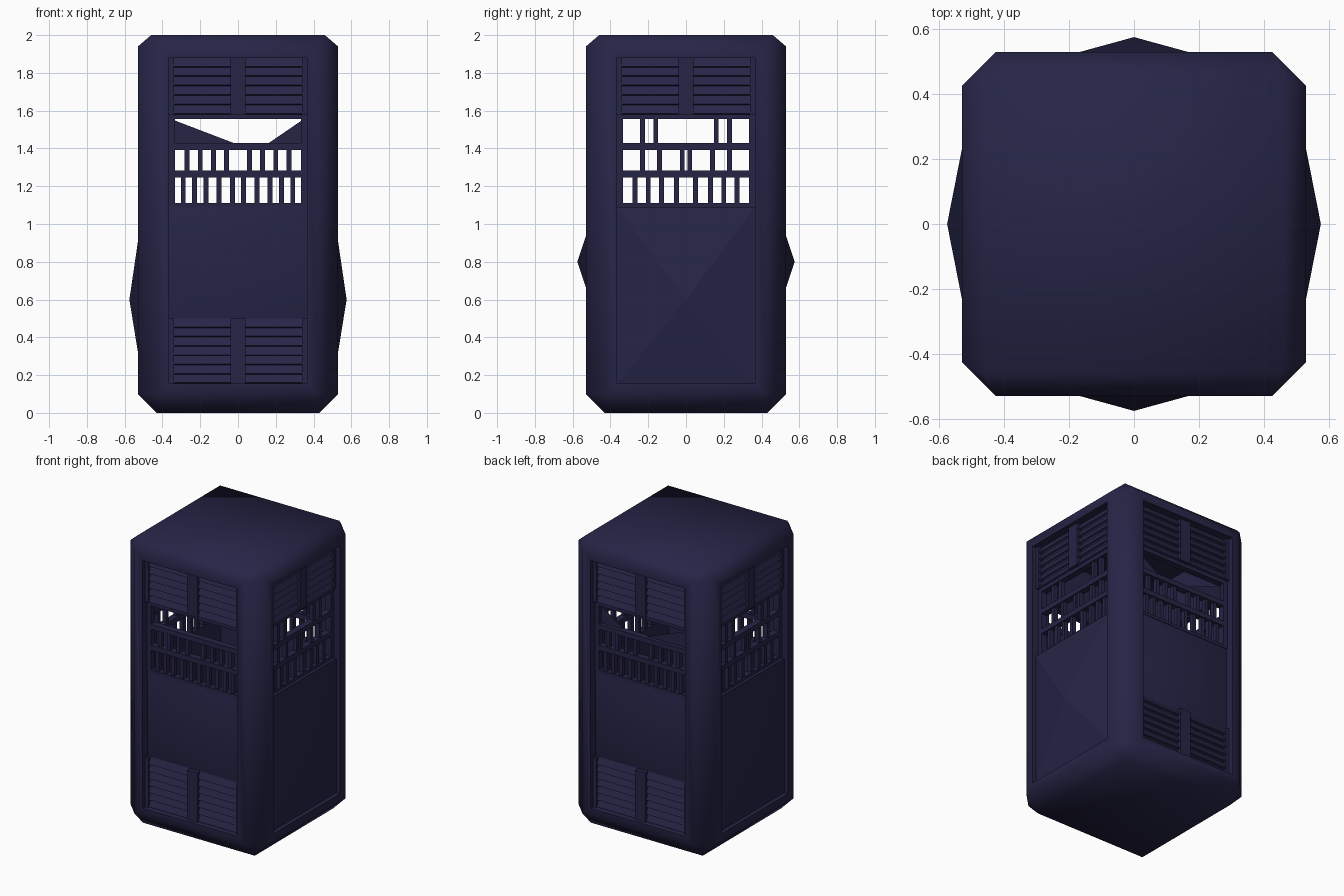
import bpy
import bmesh
from math import radians, pi
from mathutils import Matrix, Vector

cube = bpy.data.objects.get("Cube")
if cube:
    bpy.data.objects.remove(cube, do_unlink=True)

NAVY = (0.019, 0.018, 0.062, 1)
navy = bpy.data.materials.new("dark navy paint")
navy.use_nodes = True
navy.diffuse_color = NAVY
navy.node_tree.nodes["Principled BSDF"].inputs["Base Color"].default_value = NAVY


def finish(name, bm, turn=0, smooth=None):
    """Turn a bmesh into an object; turn counts quarter turns about z."""
    bmesh.ops.recalc_face_normals(bm, faces=bm.faces)
    mesh = bpy.data.meshes.new(name)
    bm.to_mesh(mesh)
    bm.free()
    mesh.materials.append(navy)
    ob = bpy.data.objects.new(name, mesh)
    bpy.context.collection.objects.link(ob)
    ob.rotation_euler.z = turn * pi / 2
    if smooth:
        smooth_object(ob, smooth)
    return ob


def smooth_object(ob, angle):
    bpy.ops.object.select_all(action='DESELECT')
    ob.select_set(True)
    bpy.context.view_layer.objects.active = ob
    bpy.ops.object.shade_smooth_by_angle(angle=radians(angle))


def box(bm, centre, size, tilt=0):
    """Box on the front side: x along the wall, y into it; tilt about x."""
    m = (Matrix.Translation(Vector(centre)) @ Matrix.Rotation(radians(tilt), 4, 'X')
         @ Matrix.Diagonal((*size, 1)))
    bmesh.ops.create_cube(bm, size=1, matrix=m)


def cutter(name, half_x, half_y, z0, z1):
    bm = bmesh.new()
    box(bm, (0, 0, (z0 + z1) / 2), (2 * half_x, 2 * half_y, z1 - z0))
    ob = finish(name, bm)
    ob.hide_render = True
    return ob


# Shell: chamfered tower, square caps and octagonal walls
bm = bmesh.new()
W, C = 0.53, 0.425
quads = [(1, 1), (-1, 1), (-1, -1), (1, -1)]


def square(h, z):
    return [bm.verts.new((sx * h, sy * h, z)) for sx, sy in quads]


def octagon(z):
    ring = []
    for sx, sy in quads:
        pair = [(sx * W, sy * C), (sx * C, sy * W)]
        if sx * sy < 0:
            pair.reverse()
        ring += [bm.verts.new((x, y, z)) for x, y in pair]
    return ring


low, high = octagon(0.1), octagon(1.94)
for i in range(8):
    j = (i + 1) % 8
    bm.faces.new((low[i], low[j], high[j], high[i]))
for cap, ring in ((square(0.43, 0), low), (square(0.46, 2), high)):
    bm.faces.new(cap)
    for i in range(4):
        j = (i + 1) % 4
        bm.faces.new((cap[i], ring[2 * i], ring[2 * i + 1]))
        bm.faces.new((cap[i], ring[2 * i + 1], ring[2 * j], cap[j]))
shell = finish("booth_shell", bm)

# Hollow inside and one tall opening on each side
for name, hx, hy, z0, z1 in (("cavity_cutter", 0.44, 0.44, 0.13, 1.91),
                             ("front_back_cutter", 0.365, 0.8, 0.155, 1.88),
                             ("side_cutter", 0.8, 0.365, 0.155, 1.88)):
    tool = cutter(name, hx, hy, z0, z1)
    mod = shell.modifiers.new(name, 'BOOLEAN')
    mod.operation = 'DIFFERENCE'
    mod.solver = 'EXACT'
    mod.object = tool
    bpy.context.view_layer.objects.active = shell
    bpy.ops.object.modifier_apply(modifier=name)
    bpy.data.objects.remove(tool, do_unlink=True)
smooth_object(shell, 60)


def louvre(name, turn, z0, z1, count):
    """Backing board, centre post and two columns of tilted slats."""
    bm = bmesh.new()
    mid, height = (z0 + z1) / 2, z1 - z0
    box(bm, (0, -0.45, mid), (0.74, 0.02, height))
    box(bm, (0, -0.48, mid), (0.08, 0.05, height))
    for side in (-1, 1):
        box(bm, (side * 0.355, -0.475, mid), (0.03, 0.05, height))
        for i in range(count):
            z = z0 + height * (i + 0.5) / count
            box(bm, (side * 0.19, -0.48, z), (0.3, 0.012, height / count), -25)
    finish(name, bm, turn)


def window(name, turn, rows):
    """Rails and upright bars; each row holds bar positions, top row first."""
    bm = bmesh.new()
    for z, h in ((1.57, 0.03), (1.41, 0.035), (1.265, 0.035), (1.1, 0.02)):
        box(bm, (0, -0.46, z), (0.74, 0.045, h))
    for side in (-1, 1):
        box(bm, (side * 0.35, -0.46, 1.34), (0.035, 0.045, 0.48))
    for (z0, z1), bars in zip(((1.41, 1.56), (1.265, 1.41), (1.1, 1.265)), rows):
        for x in bars:
            for s in (-1, 1):
                box(bm, (s * x, -0.46, (z0 + z1) / 2), (0.026, 0.03, z1 - z0))
    finish(name, bm, turn)


def raised_panel(name, turn, half, base, peak, z0, z1, zp, smooth=None):
    """Panel whose outer face rises to a shallow central point."""
    bm = bmesh.new()
    corners = [(-half, z0), (half, z0), (half, z1), (-half, z1)]
    back = [bm.verts.new((x, -0.44, z)) for x, z in corners]
    rim = [bm.verts.new((x, -base, z)) for x, z in corners]
    tip = bm.verts.new((0, -peak, zp))
    bm.faces.new(back)
    for i in range(4):
        j = (i + 1) % 4
        bm.faces.new((back[i], back[j], rim[j], rim[i]))
        bm.faces.new((rim[i], rim[j], tip))
    finish(name, bm, turn, smooth)


# Four sides: front, left, back, right
for turn, side in enumerate(("front", "left", "back", "right")):
    louvre(side + "_upper_louvre", turn, 1.58, 1.88, 6)
    if turn % 2 == 0:
        window(side + "_window", turn,
               ((), (0.06, 0.13, 0.2, 0.27), (0.03, 0.1, 0.17, 0.23, 0.29)))
        raised_panel(side + "_panel", turn, 0.365, 0.475, 0.575, 0.5, 1.1, 0.8, 40)
        louvre(side + "_lower_louvre", turn, 0.155, 0.5, 7)
    else:
        window(side + "_window", turn,
               ((0.16, 0.23), (0.02, 0.14, 0.23), (0.05, 0.13, 0.2, 0.27)))
        raised_panel(side + "_panel", turn, 0.365, 0.503, 0.575, 0.155, 1.09, 0.6)

# Slanted corner sheets in the top row of the back window
bm = bmesh.new()
for s, reach in ((1, 0.0), (-1, 0.15)):
    bm.faces.new([bm.verts.new((s * x, -0.455, z))
                  for x, z in ((0.34, 1.55), (0.34, 1.41), (reach, 1.42))])
finish("back_window_sheets", bm, 2)
